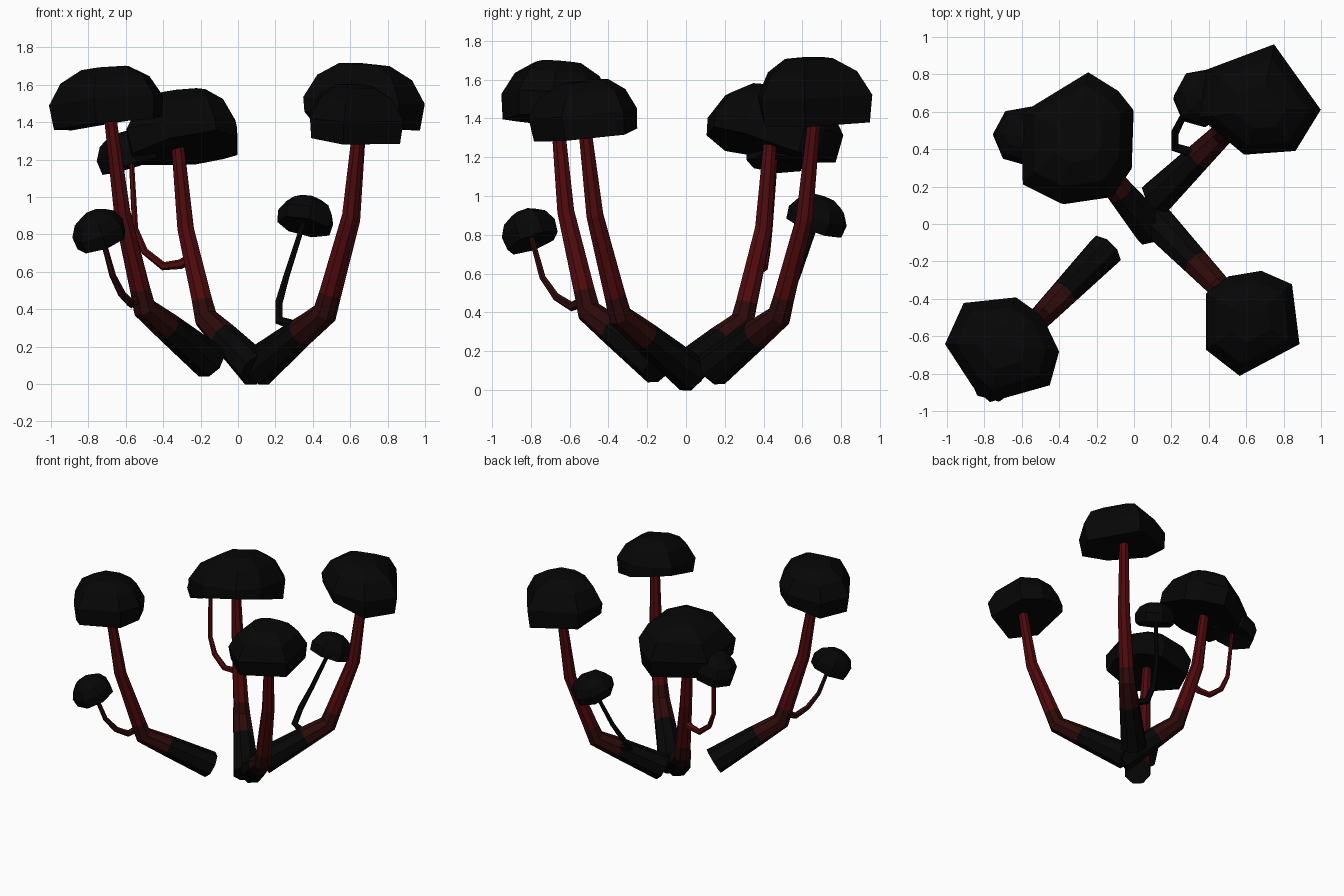
import bpy, bmesh, math
from mathutils import Vector

cube = bpy.data.objects.get("Cube")
if cube:
    bpy.data.objects.remove(cube, do_unlink=True)


def material(name, rgb):
    m = bpy.data.materials.new(name)
    m.use_nodes = True
    m.diffuse_color = (*rgb, 1)
    bsdf = m.node_tree.nodes["Principled BSDF"]
    bsdf.inputs["Base Color"].default_value = (*rgb, 1)
    bsdf.inputs["Roughness"].default_value = 0.9
    return m


MATS = [material("soot_black", (0.0018, 0.0018, 0.0018)),
        material("dark_red", (0.026, 0.003, 0.003)),
        material("deep_red", (0.08, 0.003, 0.004))]
BLACK, DARK, RED = range(3)


def loft(name, rings, colours, start=None, end=None):
    """Skin a list of equal rings; start/end are optional fan tips."""
    bm = bmesh.new()
    loops = [[bm.verts.new(p) for p in ring] for ring in rings]
    n = len(loops[0])
    for lower, upper, colour in zip(loops, loops[1:], colours):
        for i in range(n):
            j = (i + 1) % n
            bm.faces.new((lower[i], lower[j], upper[j], upper[i])).material_index = colour
    for loop, tip, colour in ((loops[0], start, colours[0]), (loops[-1], end, colours[-1])):
        if tip is None:
            bm.faces.new(loop).material_index = colour
        else:
            v = bm.verts.new(tip)
            for i in range(n):
                bm.faces.new((loop[i], loop[(i + 1) % n], v)).material_index = colour
    bmesh.ops.recalc_face_normals(bm, faces=bm.faces)
    mesh = bpy.data.meshes.new(name)
    bm.to_mesh(mesh)
    bm.free()
    for m in MATS:
        mesh.materials.append(m)
    ob = bpy.data.objects.new(name, mesh)
    bpy.context.collection.objects.link(ob)


def tube(name, path, radii, colours, sides=8):
    path = [Vector(p) for p in path]
    # Side axis stays level and square to the overall lean of the stem
    lean = path[-1] - path[0]
    level = Vector((-lean.y, lean.x, 0)).normalized()
    rings = []
    for i, p in enumerate(path):
        before = (p - path[max(i - 1, 0)]).normalized()
        after = (path[min(i + 1, len(path) - 1)] - p).normalized()
        t = (before + after).normalized()
        u = (level - t * level.dot(t)).normalized()
        v = t.cross(u)
        rings.append([p + radii[i] * (u * math.cos(a) + v * math.sin(a))
                      for a in (2 * math.pi * (k + 0.5) / sides for k in range(sides))])
    loft(name, rings, colours)


def stem(name, base, knee, bend, top):
    base, knee, bend, top = map(Vector, (base, knee, bend, top))
    path = [base, base.lerp(knee, 0.65), knee, knee.lerp(bend, 0.2), bend, top]
    tube(name, path, (0.1, 0.078, 0.066, 0.058, 0.047, 0.034),
         (BLACK, DARK, DARK, RED, RED))


def cap(name, outline, z, height, tilt, lift=0.0):
    """Faceted dome; tilt slopes the rim, lift raises its side nearest the tree."""
    rim = [Vector((*p, 0)) for p in outline]
    centre = sum(rim, Vector()) / len(rim)
    inward = -centre.normalized()
    slope = Vector((*tilt, 0))

    def place(offset, up):
        p = centre + offset - slope * height * up
        p.z = z + height * up + slope.dot(offset)
        return p

    profile = ((0.95, 0), (1, 0.42), (0.78, 0.78), (0.42, 0.98))
    rings = [[place((p - centre) * r, up) for p in rim] for r, up in profile]
    for p, low in zip(rim, rings[0]):
        low.z += lift * max(0, inward.dot(p - centre))
    loft(name, rings, [BLACK] * 3, place(Vector(), 0.15), place(Vector(), 1))


def round_outline(x, y, r, sides=7):
    return [(x + r * math.cos(2 * math.pi * k / sides + 0.4),
             y + r * math.sin(2 * math.pi * k / sides + 0.4)) for k in range(sides)]


# Main stems
stem("front_right_stem", (-0.15, -0.14, 0.12), (-0.5, -0.5, 0.405),
     (-0.62, -0.62, 0.92), (-0.69, -0.67, 1.48))
stem("back_right_stem", (0.1, -0.035, 0.075), (-0.17, 0.29, 0.35),
     (-0.28, 0.4, 0.83), (-0.33, 0.44, 1.36))
stem("front_left_stem", (0.105, 0.03, 0.078), (0.46, -0.34, 0.38),
     (0.6, -0.47, 0.9), (0.65, -0.53, 1.42))
stem("back_left_stem", (0.12, 0.14, 0.11), (0.47, 0.48, 0.38),
     (0.61, 0.61, 0.88), (0.66, 0.67, 1.48))

# Large caps
cap("front_right_cap", [(-1, -0.65), (-0.9, -0.43), (-0.62, -0.4), (-0.48, -0.5),
    (-0.39, -0.69), (-0.44, -0.87), (-0.76, -0.96), (-0.85, -0.88)],
    1.385, 0.31, (0.08, -0.06), 0.12)
cap("back_right_cap", [(-0.23, 0.79), (-0.07, 0.69), (0.01, 0.59), (0, 0.29),
    (-0.11, 0.13), (-0.38, 0.09), (-0.58, 0.19), (-0.59, 0.57)],
    1.225, 0.34, (0.1, -0.15), 0.25)
cap("front_left_cap", [(0.38, -0.36), (0.5, -0.27), (0.68, -0.24), (0.84, -0.31),
    (0.88, -0.63), (0.56, -0.8), (0.38, -0.66)], 1.31, 0.29, (-0.04, 0.1), 0.25)
cap("back_left_cap", [(0.38, 0.83), (0.74, 0.965), (0.99, 0.615), (0.855, 0.395),
    (0.58, 0.375), (0.34, 0.575)], 1.375, 0.34, (-0.06, 0.03), 0.25)

# Small side shoots
shoots = {
    "front_right_shoot": (DARK, [(-0.53, -0.52, 0.46), (-0.57, -0.59, 0.43),
        (-0.62, -0.67, 0.48), (-0.67, -0.74, 0.58), (-0.73, -0.8, 0.8)]),
    "back_right_shoot": (RED, [(-0.25, 0.37, 0.67), (-0.31, 0.385, 0.64), (-0.4, 0.4, 0.63),
        (-0.5, 0.415, 0.71), (-0.55, 0.43, 0.83), (-0.57, 0.46, 1.2)]),
    "back_left_shoot": (BLACK, [(0.35, 0.37, 0.3), (0.22, 0.41, 0.34), (0.22, 0.49, 0.44),
        (0.26, 0.57, 0.58), (0.35, 0.67, 0.86)]),
}
for name, (colour, path) in shoots.items():
    last = len(path) - 1
    tube(name, path, [0.029 - 0.015 * i / last for i in range(last + 1)],
         [colour] * last, sides=6)

# Small caps
cap("front_right_small_cap", round_outline(-0.725, -0.79, 0.14), 0.76, 0.155, (0.32, 0.34))
cap("back_right_small_cap", round_outline(-0.57, 0.465, 0.163), 1.165, 0.18, (0.3, -0.08))
cap("back_left_small_cap", round_outline(0.355, 0.66, 0.153), 0.84, 0.15, (-0.2, -0.34))
